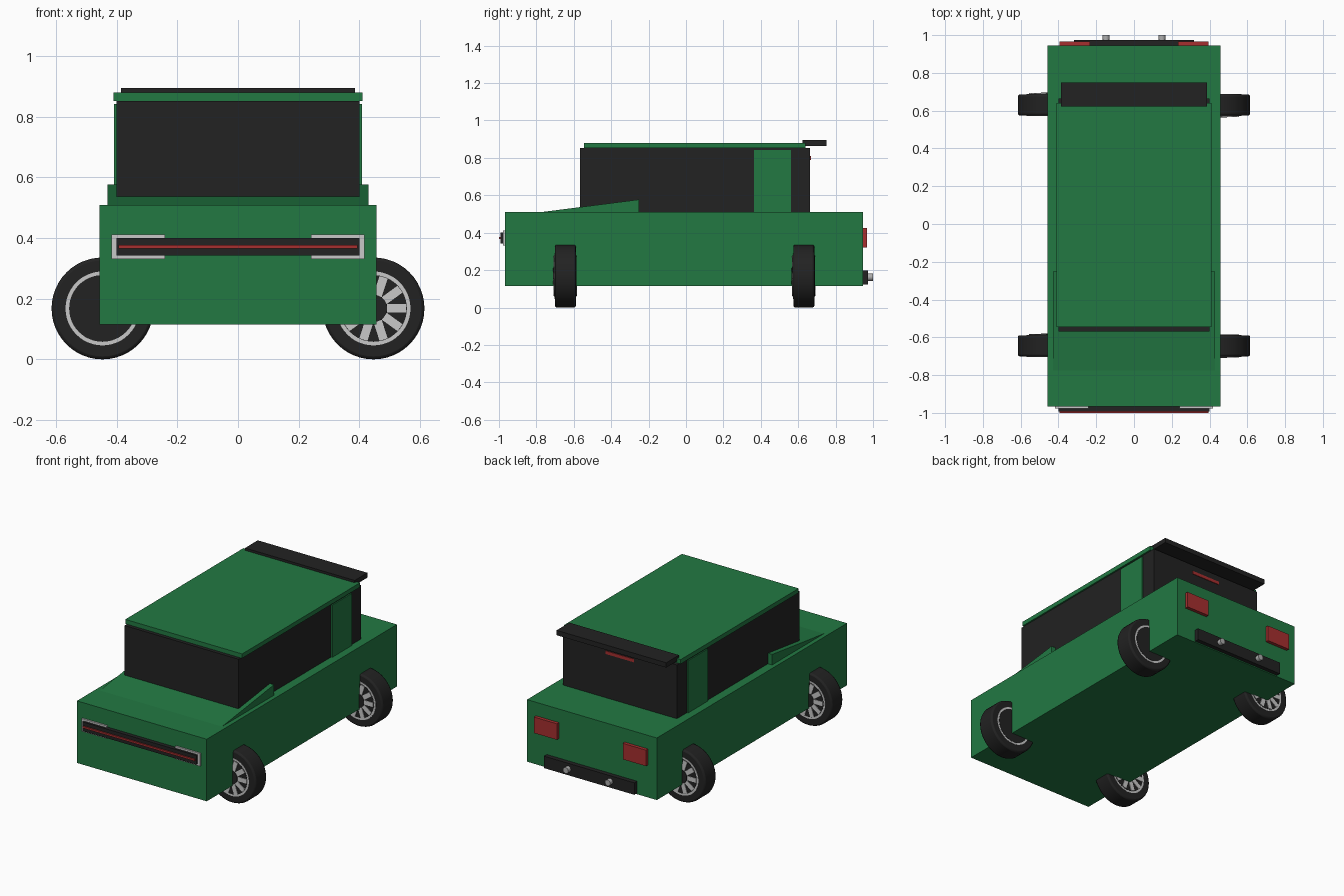
import bpy, bmesh
from math import radians, cos, sin
from mathutils import Matrix

cube = bpy.data.objects.get("Cube")
if cube:
    bpy.data.objects.remove(cube, do_unlink=True)


def material(name, rgb):
    m = bpy.data.materials.new(name)
    m.use_nodes = True
    m.diffuse_color = (*rgb, 1)
    m.node_tree.nodes["Principled BSDF"].inputs["Base Color"].default_value = (*rgb, 1)
    return m


GREEN = material("green paint", (0.016, 0.19, 0.055))
BLACK = material("black trim", (0.016, 0.016, 0.016))
RED = material("red light", (0.38, 0.028, 0.028))
SILVER = material("pale silver", (0.58, 0.58, 0.58))
STEEL = material("exhaust steel", (0.42, 0.42, 0.42))


def finish(name, bm, mat):
    bmesh.ops.recalc_face_normals(bm, faces=bm.faces[:])
    mesh = bpy.data.meshes.new(name)
    bm.to_mesh(mesh)
    bm.free()
    mesh.materials.append(mat)
    ob = bpy.data.objects.new(name, mesh)
    bpy.context.collection.objects.link(ob)
    return ob


def box(name, mat, x, y, z):
    """Box from (min, max) ranges."""
    bm = bmesh.new()
    bmesh.ops.create_cube(bm, size=1)
    for v in bm.verts:
        v.co = [r[0] if c < 0 else r[1] for c, r in zip(v.co, (x, y, z))]
    return finish(name, bm, mat)


def cylinder(name, mat, radius, centre, length, bevel=0, sides=48):
    """Smooth cylinder with its axis along y."""
    bpy.ops.mesh.primitive_cylinder_add(vertices=sides, radius=radius, depth=length,
                                        location=centre, rotation=(radians(90), 0, 0))
    ob = bpy.context.object
    ob.name = name
    ob.data.materials.append(mat)
    bpy.ops.object.shade_smooth_by_angle(angle=radians(35))
    if bevel:
        mod = ob.modifiers.new("rounded shoulder", "BEVEL")
        mod.width, mod.segments = bevel, 2
    return ob


# Body and hood wedge
box("body", GREEN, (-0.457, 0.457), (-0.967, 0.946), (0.115, 0.51))
bm = bmesh.new()
side = [bm.verts.new((-0.43, y, z)) for y, z in
        ((-0.79, 0.508), (-0.252, 0.508), (-0.252, 0.577))]
cap = bm.faces.new(side)
ext = bmesh.ops.extrude_face_region(bm, geom=[cap], use_keep_orig=True)
bmesh.ops.translate(bm, vec=(0.86, 0, 0),
                    verts=[g for g in ext["geom"] if isinstance(g, bmesh.types.BMVert)])
finish("hood_wedge", bm, GREEN)

# Cabin
box("cabin_glass", BLACK, (-0.401, 0.401), (-0.568, 0.664), (0.5, 0.852))
box("roof", GREEN, (-0.411, 0.411), (-0.546, 0.64), (0.852, 0.88))
box("spoiler", BLACK, (-0.386, 0.386), (0.622, 0.75), (0.864, 0.895))
box("high_brake_light", RED, (-0.1, 0.1), (0.66, 0.668), (0.79, 0.81))

# Front and rear trim
box("grille_bar", BLACK, (-0.401, 0.401), (-0.992, -0.96), (0.343, 0.401))
box("grille_stripe", RED, (-0.394, 0.394), (-1.0, -0.99), (0.366, 0.378))
box("rear_bumper", BLACK, (-0.318, 0.318), (0.94, 0.974), (0.122, 0.198))

# Paired parts and wheels
for s, label in ((-1, "right"), (1, "left")):
    def span(a, b):
        return tuple(sorted((s * a, s * b)))

    box(f"pillar_{label}", GREEN, span(0.39, 0.409), (0.364, 0.562), (0.5, 0.842))
    box(f"headlight_{label}", SILVER, span(0.241, 0.417), (-0.978, -0.96), (0.331, 0.412))
    box(f"tail_light_{label}", RED, span(0.232, 0.394), (0.94, 0.967), (0.322, 0.424))
    cylinder(f"exhaust_{label}", STEEL, 0.019, (s * 0.148, 0.975, 0.162), 0.05, sides=24)

    for y, end in ((-0.645, "front"), (0.63, "rear")):
        c = (s * 0.447, y, 0.168)
        tag = f"{end}_{label}"
        cylinder(f"tyre_{tag}", BLACK, 0.168, c, 0.112, bevel=0.01)
        cylinder(f"rim_ring_{tag}", SILVER, 0.122, c, 0.116)
        cylinder(f"wheel_disc_{tag}", BLACK, 0.11, c, 0.119)
        # Ten spokes on one face only
        bm = bmesh.new()
        for i in range(10):
            a = radians(36 * i)
            turn = Matrix.Rotation(-a, 4, "Y")
            place = Matrix.Translation((c[0] + 0.076 * cos(a), y - s * 0.058,
                                        c[2] + 0.076 * sin(a)))
            bmesh.ops.create_cube(bm, size=1, matrix=place @ turn
                                  @ Matrix.Diagonal((0.064, 0.01, 0.028, 1)))
        finish(f"spokes_{tag}", bm, SILVER)
        cylinder(f"hub_{tag}", BLACK, 0.045, (c[0], y - s * 0.058, c[2]), 0.014, sides=32)
